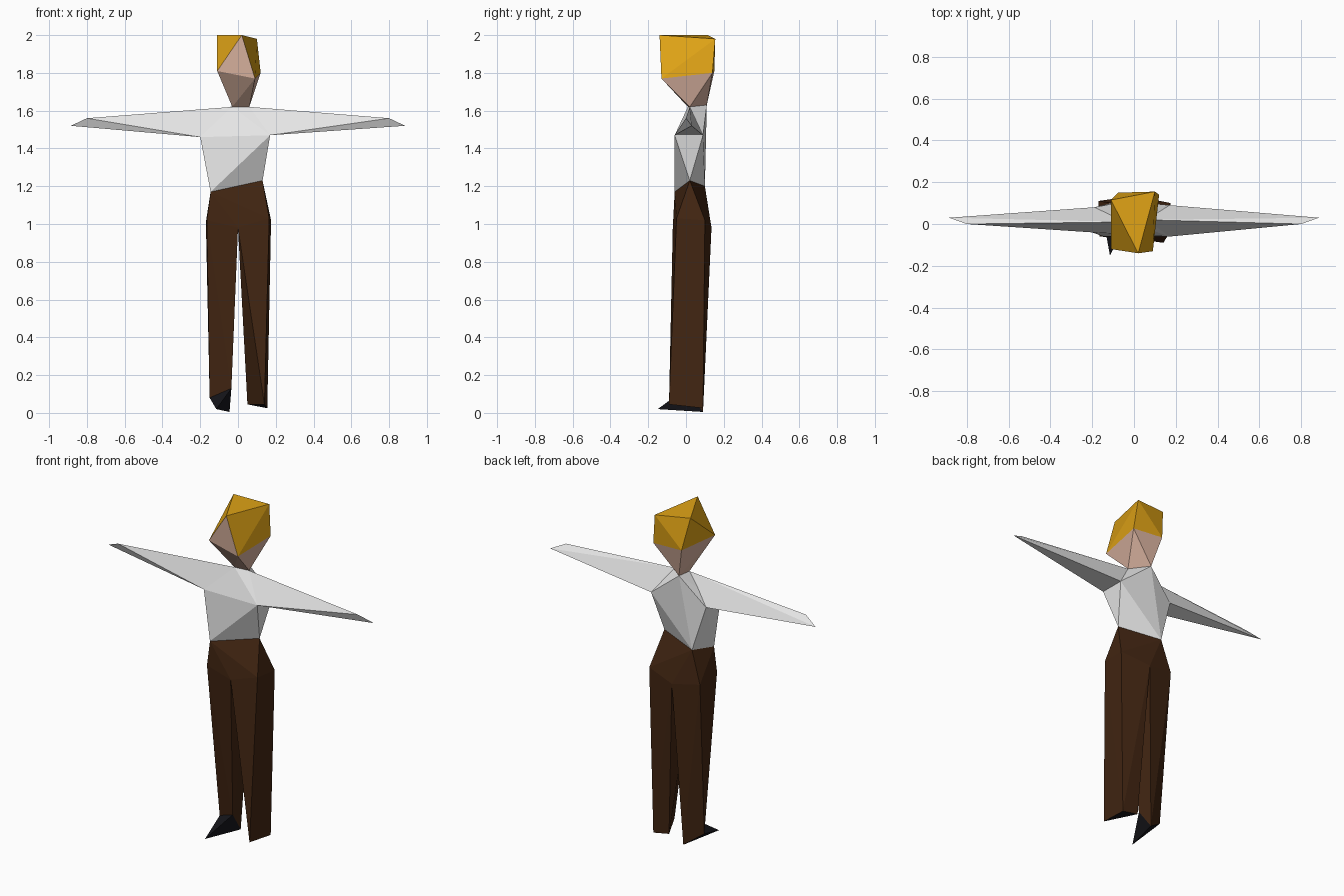
import bpy
import bmesh
from mathutils import Vector

cube = bpy.data.objects.get("Cube")
if cube:
    bpy.data.objects.remove(cube, do_unlink=True)


def material(name, colour):
    mat = bpy.data.materials.new(name)
    mat.use_nodes = True
    rgba = (*colour, 1)
    mat.diffuse_color = rgba
    shader = next(n for n in mat.node_tree.nodes if n.type == "BSDF_PRINCIPLED")
    shader.inputs["Base Color"].default_value = rgba
    return mat


hair = material("blond_hair", (0.75, 0.37, 0.008))
skin = material("skin", (0.70, 0.45, 0.35))
shirt = material("white_shirt", (0.8, 0.8, 0.8))
trousers = material("brown_trousers", (0.055, 0.019, 0.006))
shoe_black = material("black_shoe", (0.008, 0.008, 0.011))


def faceted(name, points, materials, rule=None):
    """Flat-faced solid wrapped around corner points, coloured by a face rule."""
    bm = bmesh.new()
    for p in points:
        bm.verts.new(p)
    result = bmesh.ops.convex_hull(bm, input=bm.verts[:])
    loose = set(result["geom_interior"] + result["geom_unused"])
    bmesh.ops.delete(bm, geom=[v for v in loose if isinstance(v, bmesh.types.BMVert)],
                     context="VERTS")
    bmesh.ops.recalc_face_normals(bm, faces=bm.faces[:])
    bm.normal_update()
    if rule:
        for face in bm.faces:
            face.material_index = int(rule(face))
    mesh = bpy.data.meshes.new(name)
    bm.to_mesh(mesh)
    bm.free()
    for mat in materials:
        mesh.materials.append(mat)
    obj = bpy.data.objects.new(name, mesh)
    bpy.context.collection.objects.link(obj)
    return obj


# Shared joints of the body
neck_right = Vector((-0.03, 0.01, 1.62))
neck_left = Vector((0.06, 0.02, 1.62))
neck_back = Vector((-0.03, 0.11, 1.63))
neck = [neck_right, neck_left, neck_back]
waist = [Vector((-0.145, -0.06, 1.17)), Vector((0.13, 0.02, 1.23)),
         Vector((-0.11, 0.10, 1.20))]
shoulders = {
    "right": [Vector((-0.2, -0.04, 1.46)), Vector((-0.19, 0.08, 1.47))],
    "left": [Vector((0.17, -0.06, 1.47)), Vector((0.17, 0.09, 1.47))],
}
hips = {
    "right": [Vector((-0.165, -0.06, 1.02)), Vector((-0.17, 0.11, 1.01))],
    "left": [Vector((0.165, -0.05, 1.03)), Vector((0.175, 0.10, 1.02))],
}
crotch = [Vector((0, -0.07, 0.98)), Vector((0, 0.135, 0.98))]

# Head: hair wraps the skull, skin on the face plane and the jaw
crown = [(0.02, -0.14, 2.0), (-0.11, 0.115, 2.0), (0.10, 0.155, 1.98)]
temples = [(-0.11, -0.12, 1.81), (0.09, -0.13, 1.77),
           (0.12, 0.14, 1.80), (-0.075, 0.15, 1.81)]
faceted("head", crown + temples + neck, [hair, skin],
        lambda f: min(v.co.z for v in f.verts) < 1.7 or f.normal.y < -0.8)

# Torso
faceted("torso", neck + shoulders["right"] + shoulders["left"] + waist, [shirt])

# Arms: wedges from the neck and shoulder to the hand edge
for side, sign, root in (("right", -1, neck_right), ("left", 1, neck_left)):
    hand = [(sign * 0.8, 0, 1.56), (sign * 0.885, 0.03, 1.52)]
    faceted(side + "_arm", [root] + shoulders[side] + hand, [shirt])

# Pelvis
faceted("pelvis", waist + hips["right"] + hips["left"] + crotch, [trousers])

# Legs: four corners at the hip taper to three at the ankle
ankles = {
    "right": [(-0.15, 0.04, 0.08), (-0.035, 0, 0.13), (-0.045, 0.09, 0.005)],
    "left": [(0.14, -0.09, 0.045), (0.155, 0.09, 0.025), (0.05, 0.09, 0.045)],
}
for side in ("right", "left"):
    faceted(side + "_leg", hips[side] + crotch + ankles[side],
            [trousers, shoe_black], lambda f: f.normal.z < -0.5 and f.calc_center_median().z < 0.2)

# Pointed shoe on the right foot
faceted("right_shoe", ankles["right"] + [(-0.115, -0.15, 0.02)], [shoe_black])
